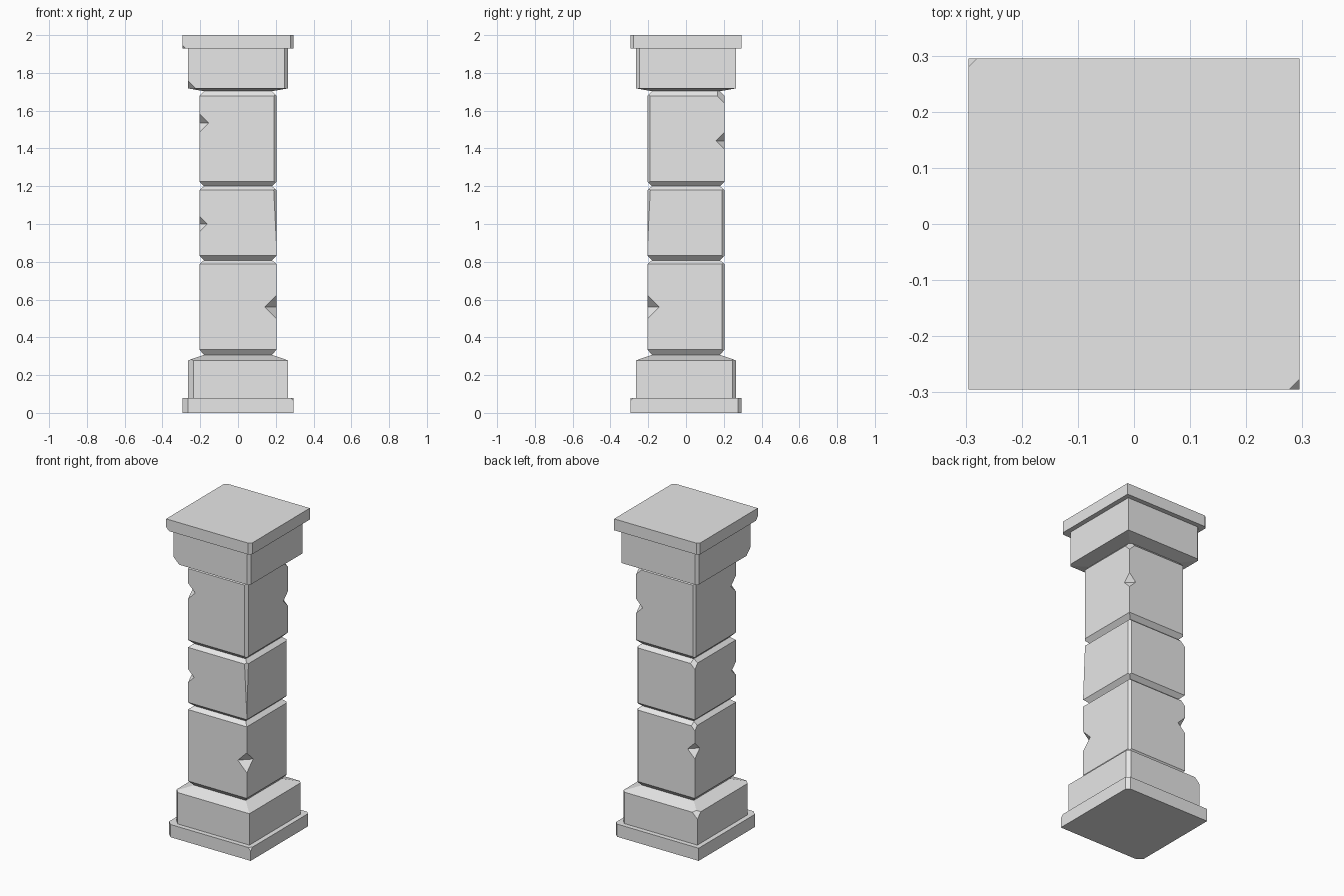
import bpy
import bmesh
from mathutils import Vector

cube = bpy.data.objects.get("Cube")
if cube:
    bpy.data.objects.remove(cube, do_unlink=True)

stone = bpy.data.materials.new("grey stone")
stone.use_nodes = True
GREY = (0.8, 0.8, 0.8, 1)
stone.diffuse_color = GREY
stone.node_tree.nodes["Principled BSDF"].inputs["Base Color"].default_value = GREY

# Corners of the square plan
FRONT_LEFT, FRONT_RIGHT = (1, -1), (-1, -1)
BACK_LEFT, BACK_RIGHT = (1, 1), (-1, 1)
CORNERS = [FRONT_RIGHT, FRONT_LEFT, BACK_LEFT, BACK_RIGHT]
NECK = 0.18
SHAFT = 0.205


def make_object(name, bm):
    bmesh.ops.recalc_face_normals(bm, faces=bm.faces)
    mesh = bpy.data.meshes.new(name)
    bm.to_mesh(mesh)
    bm.free()
    mesh.materials.append(stone)
    obj = bpy.data.objects.new(name, mesh)
    bpy.context.collection.objects.link(obj)
    return obj


def slice_corner(bm, half, corner, size, z=0, slope=0):
    """Plane cut across a corner; slope 0 is a full-height chamfer."""
    sx, sy = corner
    bmesh.ops.bisect_plane(
        bm, geom=bm.verts[:] + bm.edges[:] + bm.faces[:], dist=1e-5,
        plane_co=(sx * (half - size), sy * half, z),
        plane_no=Vector((sx, sy, slope)).normalized(), clear_outer=True)
    rim = [e for e in bm.edges if e.is_boundary]
    bmesh.ops.holes_fill(bm, edges=rim, sides=0)


def cut_notch(obj, half, corner, z, size):
    """Octahedral chip taken out of a vertical edge."""
    bm = bmesh.new()
    centre = Vector((corner[0] * half, corner[1] * half, z))
    for axis in range(3):
        for sign in (-1, 1):
            offset = Vector()
            offset[axis] = sign * size
            bm.verts.new(centre + offset)
    bmesh.ops.convex_hull(bm, input=bm.verts)
    cutter = make_object("notch_cutter", bm)
    cutter.hide_render = True
    cutter.hide_set(True)
    cutter.display_type = 'WIRE'
    mod = obj.modifiers.new("notch", 'BOOLEAN')
    mod.operation = 'DIFFERENCE'
    mod.solver = 'EXACT'
    mod.object = cutter
    bpy.context.view_layer.objects.active = obj
    bpy.ops.object.modifier_apply(modifier=mod.name)
    bpy.data.objects.remove(cutter, do_unlink=True)


def block(name, rings, slices=(), notches=()):
    """Square block from (z, half width) rings with worn corners."""
    bm = bmesh.new()
    loops = [[bm.verts.new((x * h, y * h, z)) for x, y in CORNERS] for z, h in rings]
    bm.faces.new(loops[0][::-1])
    bm.faces.new(loops[-1])
    for low, high in zip(loops, loops[1:]):
        for i in range(4):
            j = (i + 1) % 4
            bm.faces.new((low[i], low[j], high[j], high[i]))
    half = max(h for _, h in rings)
    for cut in slices:
        slice_corner(bm, half, *cut)
    obj = make_object(name, bm)
    for notch in notches:
        cut_notch(obj, half, *notch)


def shaft_block(name, neck_low, low, high, neck_high, slices, notches):
    rings = [(neck_low, NECK), (low, SHAFT), (high, SHAFT), (neck_high, NECK)]
    block(name, rings, slices, notches)


# Base
block("base_plate", [(0, 0.295), (0.08, 0.295)],
      [(FRONT_RIGHT, 0.03), (BACK_LEFT, 0.02), (FRONT_LEFT, 0.018, 0.08, 1)])
block("base_block", [(0.08, 0.265), (0.278, 0.265), (0.307, NECK)],
      [(FRONT_RIGHT, 0.03), (BACK_LEFT, 0.02), (BACK_RIGHT, 0.035, 0.278, 1)])

# Shaft
shaft_block("lower_shaft", 0.307, 0.336, 0.787, 0.808,
            [(BACK_LEFT, 0.014), (BACK_RIGHT, 0.025, 0.787, 1)],
            [(FRONT_LEFT, 0.56, 0.063), (BACK_RIGHT, 0.635, 0.05)])
shaft_block("middle_shaft", 0.808, 0.832, 1.179, 1.2,
            [(BACK_LEFT, 0.014), (FRONT_LEFT, 0.016, 1.179, 0.05),
             (BACK_RIGHT, 0.03, 1.179, 1)],
            [(FRONT_RIGHT, 1.0, 0.042)])
shaft_block("upper_shaft", 1.2, 1.226, 1.677, 1.703,
            [(FRONT_LEFT, 0.015), (BACK_RIGHT, 0.014), (BACK_LEFT, 0.038, 1.677, 1)],
            [(FRONT_RIGHT, 1.535, 0.05), (BACK_LEFT, 1.44, 0.046)])

# Capital
block("capital_block", [(1.703, NECK), (1.718, 0.265), (1.928, 0.265)],
      [(FRONT_LEFT, 0.018), (BACK_RIGHT, 0.015), (FRONT_RIGHT, 0.04, 1.718, -1)])
block("capital_plate", [(1.928, 0.295), (2, 0.295)],
      [(FRONT_LEFT, 0.018), (BACK_RIGHT, 0.015), (FRONT_RIGHT, 0.02, 1.928, -1)])
